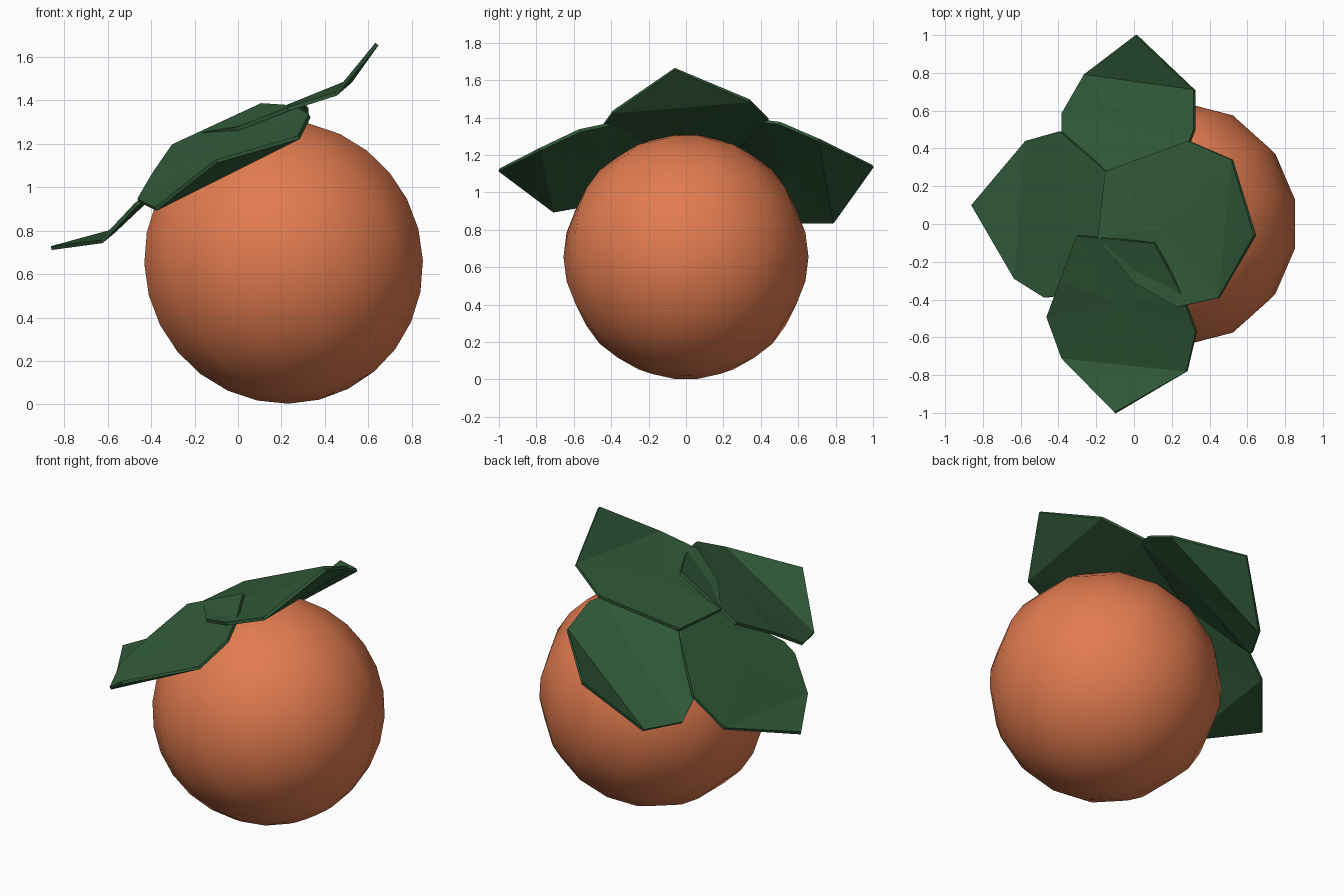
import bpy, bmesh, math
from mathutils import Vector

if "Cube" in bpy.data.objects:
    bpy.data.objects.remove(bpy.data.objects["Cube"])


def material(name, color):
    m = bpy.data.materials.new(name)
    m.diffuse_color = (*color, 1)
    m.use_nodes = True
    m.node_tree.nodes["Principled BSDF"].inputs["Base Color"].default_value = m.diffuse_color
    return m


ORANGE = material("orange_skin", (0.76, 0.20, 0.08))
GREEN = material("leaf_green", (0.03, 0.10, 0.04))

# Fruit: low-sided smooth ball, its axis tilted toward the leaves
bpy.ops.mesh.primitive_uv_sphere_add(segments=14, ring_count=14, radius=0.655,
                                     location=(0.21, 0, 0.655),
                                     rotation=(0, math.radians(-27), 0))
fruit = bpy.context.object
fruit.name = "fruit"
fruit.data.materials.append(ORANGE)
bpy.ops.object.shade_smooth()


def leaf(name, tip, outline):
    """Leaf blade fanned from its middle; the tip folds on the line last-first."""
    bm = bmesh.new()
    ring = [bm.verts.new(p) for p in outline]
    middle = bm.verts.new(sum((Vector(p) for p in outline), Vector()) / len(outline))
    point = bm.verts.new(tip)
    for a, b in zip(ring, ring[1:] + ring[:1]):
        bm.faces.new((middle, a, b))
    bm.faces.new((ring[0], ring[-1], point))
    bmesh.ops.recalc_face_normals(bm, faces=bm.faces)
    mesh = bpy.data.meshes.new(name)
    bm.to_mesh(mesh)
    bm.free()
    mesh.materials.append(GREEN)
    ob = bpy.data.objects.new(name, mesh)
    bpy.context.collection.objects.link(ob)
    solid = ob.modifiers.new("thickness", "SOLIDIFY")
    solid.thickness = 0.018
    solid.offset = 0


# Four leaves around the stem end
leaf("right_leaf", (0.64, -0.06, 1.66),
     [(0.52, 0.34, 1.49), (0.29, 0.44, 1.39), (-0.15, 0.28, 1.24),
      (-0.19, -0.07, 1.24), (0.0, -0.31, 1.27), (0.23, -0.44, 1.36), (0.45, -0.39, 1.43)])
leaf("left_leaf", (-0.86, 0.10, 0.72),
     [(-0.63, -0.29, 0.75), (-0.47, -0.39, 0.92), (-0.40, -0.38, 0.98),
      (-0.12, -0.07, 1.25), (-0.12, 0.26, 1.23), (-0.39, 0.49, 0.97), (-0.57, 0.44, 0.80)])
leaf("back_leaf", (0.01, 1.0, 1.14),
     [(-0.26, 0.79, 0.84), (-0.38, 0.58, 0.84), (-0.38, 0.47, 0.94),
      (-0.15, 0.26, 1.21), (0.29, 0.42, 1.38), (0.32, 0.50, 1.37), (0.32, 0.71, 1.28)])
leaf("front_leaf", (-0.10, -1.0, 1.12),
     [(0.28, -0.78, 1.23), (0.33, -0.57, 1.33), (0.26, -0.38, 1.37), (0.11, -0.10, 1.38),
      (-0.30, -0.06, 1.19), (-0.39, -0.30, 1.06), (-0.46, -0.49, 0.94), (-0.38, -0.71, 0.90)])
